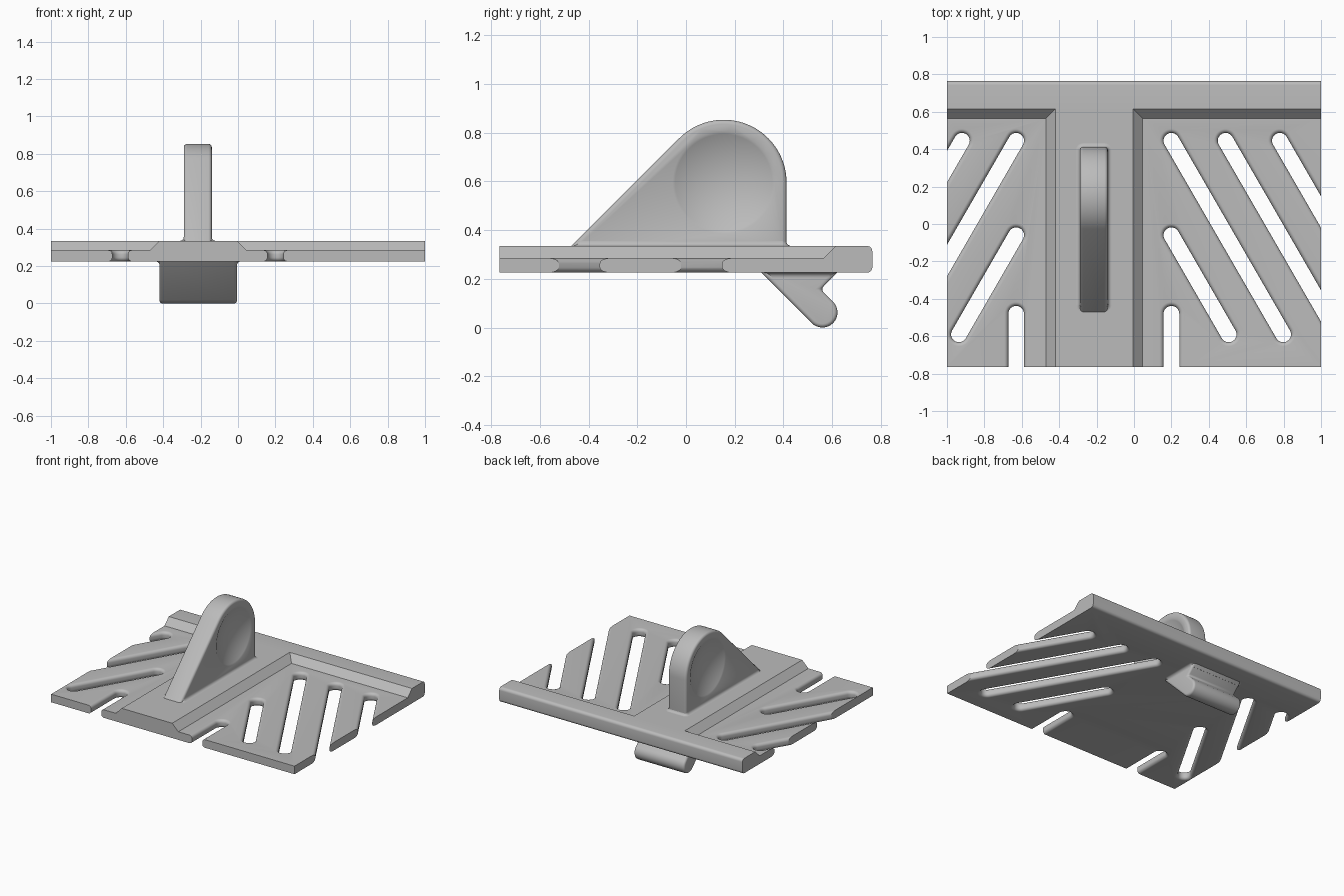
import bpy, bmesh
from math import sin, cos, pi, sqrt, radians
from mathutils import Matrix, Vector

if "Cube" in bpy.data.objects:
    bpy.data.objects.remove(bpy.data.objects["Cube"], do_unlink=True)

grey = bpy.data.materials.new("plain grey")
grey.use_nodes = True
grey.diffuse_color = (0.5, 0.5, 0.5, 1)
grey.node_tree.nodes["Principled BSDF"].inputs["Base Color"].default_value = (0.5, 0.5, 0.5, 1)

BOTTOM, THIN, TOP = 0.225, 0.285, 0.335      # plate heights
RIB = (-0.42, -0.005)                        # flat top of the centre rib


def finish(name, bm):
    bmesh.ops.remove_doubles(bm, verts=bm.verts, dist=1e-5)
    bmesh.ops.recalc_face_normals(bm, faces=bm.faces)
    mesh = bpy.data.meshes.new(name)
    bm.to_mesh(mesh)
    bm.free()
    mesh.materials.append(grey)
    ob = bpy.data.objects.new(name, mesh)
    bpy.context.collection.objects.link(ob)
    return ob


def loft(name, rings):
    """Skin a stack of equal point rings and close both ends."""
    bm = bmesh.new()
    rows = [[bm.verts.new(p) for p in ring] for ring in rings]
    n = len(rows[0])
    for a, b in zip(rows, rows[1:]):
        for i in range(n):
            bm.faces.new((a[i], a[(i + 1) % n], b[(i + 1) % n], b[i]))
    bm.faces.new(rows[0])
    bm.faces.new(rows[-1])
    return finish(name, bm)


def prism(name, profile, x0, x1):
    """Extrude a (y, z) profile along x."""
    return loft(name, [[(x, y, z) for y, z in profile] for x in (x0, x1)])


def arc(cy, cz, r, start, end, n):
    return [(cy + r * cos(radians(start + (end - start) * i / n)),
             cz + r * sin(radians(start + (end - start) * i / n))) for i in range(n + 1)]


def flared(name, centre, hx, hy, corner, levels, angle=0):
    """Rounded rectangle column whose outline grows by an offset at each height."""
    turn = Matrix.Rotation(angle, 3, 'Z')
    rings = []
    for z, off in levels:
        ring = []
        for q, (sx, sy) in enumerate(((1, 1), (-1, 1), (-1, -1), (1, -1))):
            for x, y in arc(sx * (hx - corner), sy * (hy - corner), corner + off,
                            q * 90, q * 90 + 90, 8):
                ring.append(turn @ Vector((x, y, 0)) + Vector((*centre, z)))
        rings.append(ring)
    return loft(name, rings)


def fillet(z, r, direction, n=6):
    """Levels of a concave fillet that spreads onto the surface at height z."""
    return [(z + direction * r * (1 - cos(pi / 2 * i / n)), r * (1 - sin(pi / 2 * i / n)))
            for i in range(n + 1)]


def apply(ob, mod):
    bpy.context.view_layer.objects.active = ob
    bpy.ops.object.modifier_apply(modifier=mod.name)


def cut(ob, cutter):
    mod = ob.modifiers.new("cut", 'BOOLEAN')
    mod.operation, mod.solver, mod.object = 'DIFFERENCE', 'EXACT', cutter
    apply(ob, mod)
    bpy.data.objects.remove(cutter, do_unlink=True)


def bevel(ob, width):
    mod = ob.modifiers.new("round", 'BEVEL')
    mod.width, mod.segments, mod.limit_method = width, 5, 'ANGLE'
    mod.angle_limit = radians(60)
    apply(ob, mod)


# Base plate with a rounded rear edge
R = 0.022
plate = prism("base_plate",
              [(-0.765, BOTTOM)] + arc(0.765 - R, BOTTOM + R, R, -90, 0, 6)
              + arc(0.765 - R, TOP - R, R, 0, 90, 6) + [(-0.765, TOP)], -1, 1)

# Lowered panels either side of the rib, with sloped borders
for side, edge in ((-1, RIB[0]), (1, RIB[1])):
    rings = []
    for z, slope in ((THIN, 0.05), (TOP + 0.05, -0.05)):
        x, y = edge + side * slope, 0.615 - slope
        rings.append([(x, -1, z), (side * 1.2, -1, z), (side * 1.2, y, z), (x, y, z)])
    cut(plate, loft("panel_cutter", rings))

# Slots with rounded lips
W, LIP = 0.042, 0.022
lips = fillet(BOTTOM, LIP, 1) + fillet(THIN, LIP, -1)[::-1]
slot_levels = [(BOTTOM - 0.05, LIP)] + lips + [(THIN + 0.03, LIP)]


def slot(start, end):
    a, b = Vector(start), Vector(end)
    d = b - a
    cut(plate, flared("slot_cutter", (a + b) / 2, W, d.length / 2 + W, W,
                      slot_levels, Vector((0, 1)).angle_signed(d) * -1))


LONG, SHORT = 1.035, 0.53
for side, x0, starts in ((1, 0.2, (0, 0.29, 0.58)), (-1, -0.63, (0, 0.29))):
    for s in starts:
        x = x0 + side * s
        slot((x, 0.445), (x + side * LONG / sqrt(3), 0.445 - LONG))
    slot((x0, -0.06), (x0 + side * SHORT / sqrt(3), -0.06 - SHORT))
    slot((x0, -0.48), (x0, -1))

# Upright fin: round head, sloping front, straight back
FX0, FX1, CY, CZ, FR = -0.29, -0.14, 0.155, 0.595, 0.258
sink = TOP - 0.04
head = arc(CY, CZ, FR, 0, 135, 36)
ty, tz = head[-1]
fin = prism("upright_fin", [(CY + FR, sink)] + head + [(ty - (tz - sink), sink)], FX0, FX1)
bevel(fin, 0.018)

# Shallow round dish in each side of the fin
DISH, DEPTH = 0.21, 0.05
SR = (DISH ** 2 + DEPTH ** 2) / (2 * DEPTH)
for x in (FX1 + SR - DEPTH, FX0 - SR + DEPTH):
    bm = bmesh.new()
    bmesh.ops.create_uvsphere(bm, u_segments=64, v_segments=64, radius=SR,
                              matrix=Matrix.Translation((x, CY, CZ)) @ Matrix.Rotation(pi / 2, 4, 'Y'))
    cut(fin, finish("dish_cutter", bm))

fin_foot = flared("fin_foot", ((FX0 + FX1) / 2, -0.018), 0.075, 0.43, 0.018,
                  [(sink, 0.02)] + fillet(TOP, 0.02, 1))

# Slanted hook with a round tip under the rear of the plate
HR, HY, HZ = 0.062, 0.56, 0.062
tip = arc(HY, HZ, HR, -135, 45, 24)
up = BOTTOM + 0.03
(ay, az), (by, bz) = tip[0], tip[-1]
ny, nz = by - 0.051, bz + 0.051
hook = prism("hook", [(ay - (up - az), up)] + tip + [(ny, nz), (ny + up - nz, up)], *RIB)
bevel(hook, 0.016)
hook_foot = flared("hook_foot", (sum(RIB) / 2, 0.47), 0.2075, 0.132, 0.016,
                   [(up, 0.02)] + fillet(BOTTOM, 0.02, -1))

# Smooth curved surfaces, crisp corners
bpy.ops.object.select_all(action='DESELECT')
for ob in (plate, fin, fin_foot, hook, hook_foot):
    ob.select_set(True)
bpy.context.view_layer.objects.active = plate
bpy.ops.object.shade_smooth_by_angle(angle=radians(30))
